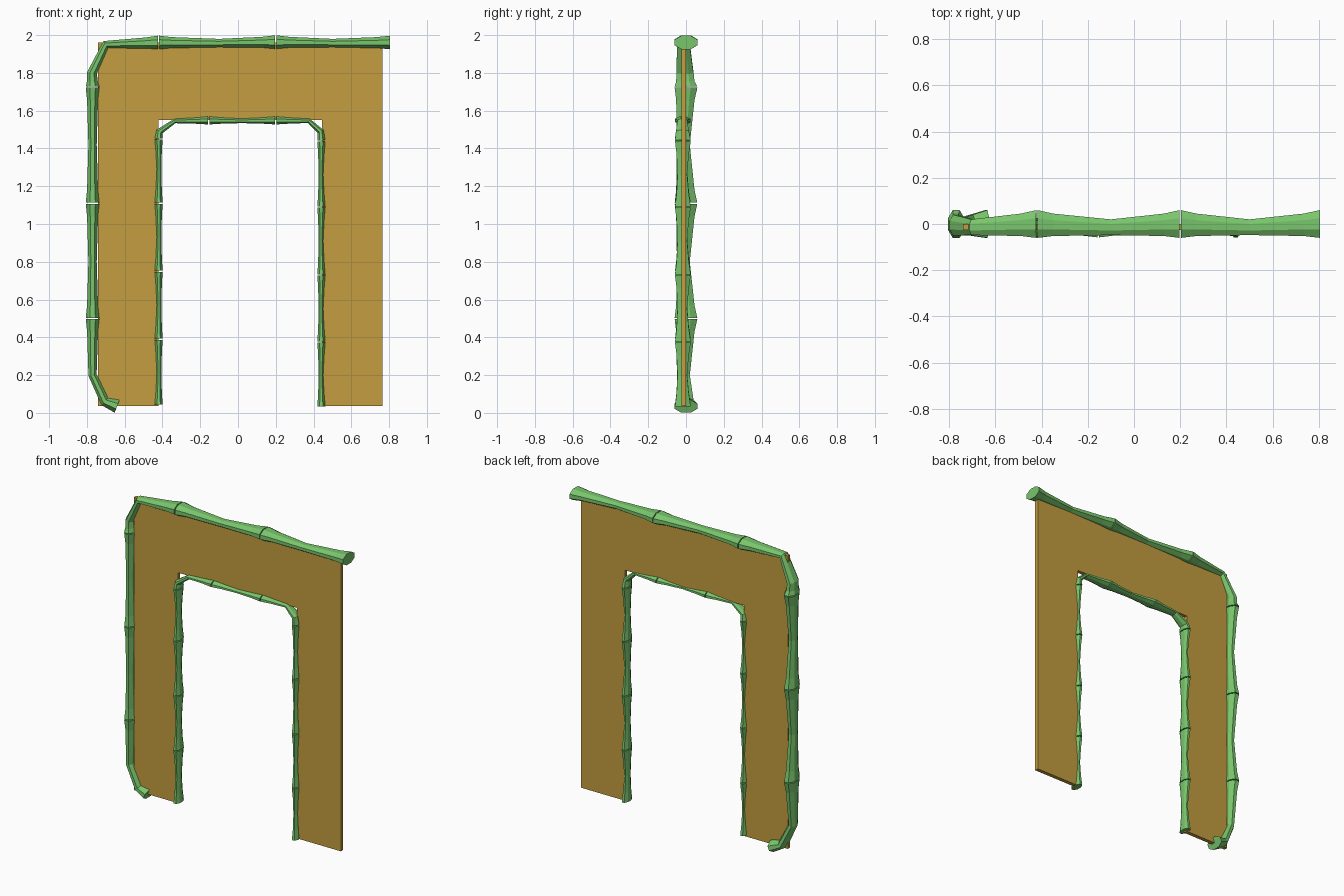
import bpy, bmesh, math
from mathutils import Vector

if "Cube" in bpy.data.objects:
    bpy.data.objects.remove(bpy.data.objects["Cube"])


def material(name, rgb):
    m = bpy.data.materials.new(name)
    m.diffuse_color = (*rgb, 1)
    m.use_nodes = True
    m.node_tree.nodes["Principled BSDF"].inputs["Base Color"].default_value = m.diffuse_color
    return m


green = material("bamboo_green", (0.19, 0.56, 0.15))
gold = material("panel_gold", (0.55, 0.34, 0.05))


def make_object(name, bm, mat):
    bmesh.ops.recalc_face_normals(bm, faces=bm.faces)
    mesh = bpy.data.meshes.new(name)
    bm.to_mesh(mesh)
    bm.free()
    mesh.materials.append(mat)
    ob = bpy.data.objects.new(name, mesh)
    bpy.context.collection.objects.link(ob)
    return ob


def ring(bm, p, side, size, sides=8):
    """Elliptical ring: size = (in-plane radius, y min, y max)."""
    r, y0, y1 = size
    verts = []
    for i in range(sides):
        a = math.tau * (i + 0.5) / sides
        k = 1 / math.cos(math.pi / sides)
        off = side * (r * k * math.cos(a))
        y = (y0 + y1) / 2 + (y1 - y0) / 2 * k * math.sin(a)
        verts.append(bm.verts.new((p.x + off.x, y, p.y + off.y)))
    return verts


def bamboo(name, path, sizes, shoulder, gap=0.003):
    """Path of (x, z, kind); kind 'n' is a joint where the cane is split."""
    pts = [Vector(p[:2]) for p in path]
    kinds = [p[2] for p in path]
    last = len(pts) - 1
    bm = bmesh.new()
    rings = []

    def close():
        for a, b in zip(rings, rings[1:]):
            for i in range(len(a)):
                j = (i + 1) % len(a)
                bm.faces.new((a[i], a[j], b[j], b[i]))
        bm.faces.new(rings[0])
        bm.faces.new(rings[-1])
        rings.clear()

    for i, p in enumerate(pts):
        din = (p - pts[max(i - 1, 0)]).normalized()
        dout = (pts[min(i + 1, last)] - p).normalized()
        t = (din + dout).normalized()
        side = Vector((-t.y, t.x))
        size = sizes[kinds[i]]
        if kinds[i] != 'n':
            rings.append(ring(bm, p, side, size))
            continue
        # flared joint: shoulder, rim, small gap, rim, shoulder
        if i > 0:
            d = min(0.07, 0.4 * (p - pts[i - 1]).length)
            if d > 0.03:
                rings.append(ring(bm, p - din * d, Vector((-din.y, din.x)), shoulder))
            rings.append(ring(bm, p - t * (gap if i < last else 0), side, size))
            close()
        if i < last:
            d = min(0.07, 0.4 * (pts[i + 1] - p).length)
            rings.append(ring(bm, p + t * (gap if i else 0), side, size))
            if d > 0.03:
                rings.append(ring(bm, p + dout * d, Vector((-dout.y, dout.x)), shoulder))
    return make_object(name, bm, green)


# Arch-shaped panel
outline = [(-0.74, 0.036), (-0.74, 1.96), (0.765, 1.96), (0.765, 0.036),
           (0.445, 0.036), (0.445, 1.55), (-0.42, 1.55), (-0.42, 0.036)]
bm = bmesh.new()
face = bm.faces.new([bm.verts.new((x, -0.025, z)) for x, z in outline])
ext = bmesh.ops.extrude_face_region(bm, geom=[face], use_keep_orig=True)
bmesh.ops.translate(bm, vec=(0, 0.025, 0),
                    verts=[v for v in ext["geom"] if isinstance(v, bmesh.types.BMVert)])
make_object("arch_panel", bm, gold)

# Thick outer cane: across the top, down the left side, hooked foot
outer = [(0.805, 1.961, 'n'), (0.5, 1.958, 'm'), (0.2, 1.963, 'n'), (-0.1, 1.958, 'm'),
         (-0.42, 1.961, 'n'), (-0.70, 1.95, 'm'), (-0.773, 1.80, 'b'),
         (-0.77, 1.725, 'n'), (-0.77, 1.42, 'm'), (-0.77, 1.11, 'n'), (-0.77, 0.8, 'm'),
         (-0.77, 0.50, 'n'), (-0.77, 0.20, 'm'), (-0.705, 0.06, 'b'), (-0.64, 0.035, 'n')]
bamboo("outer_bamboo", outer,
       {'n': (0.036, -0.06, 0.06), 'm': (0.022, -0.048, 0.02), 'b': (0.026, -0.05, 0.04)},
       (0.029, -0.052, 0.045))

# Thin inner cane around the doorway
inner = [(-0.42, 0.045, 'n'), (-0.418, 0.21, 'm'), (-0.42, 0.39, 'n'), (-0.418, 0.57, 'm'),
         (-0.42, 0.75, 'n'), (-0.418, 0.93, 'm'), (-0.42, 1.11, 'n'), (-0.418, 1.29, 'm'),
         (-0.42, 1.45, 'n'), (-0.415, 1.49, 'b'), (-0.335, 1.545, 'm'), (-0.155, 1.548, 'n'),
         (0.02, 1.546, 'm'), (0.2, 1.548, 'n'), (0.375, 1.546, 'm'), (0.437, 1.49, 'b'),
         (0.441, 1.44, 'n'), (0.439, 1.26, 'm'), (0.441, 1.09, 'n'), (0.439, 0.91, 'm'),
         (0.441, 0.73, 'n'), (0.439, 0.55, 'm'), (0.441, 0.375, 'n'), (0.439, 0.2, 'm'),
         (0.441, 0.034, 'n')]
bamboo("inner_bamboo", inner,
       {'n': (0.021, -0.058, 0.025), 'm': (0.012, -0.045, 0.006), 'b': (0.018, -0.053, 0.015)},
       (0.016, -0.05, 0.015))
